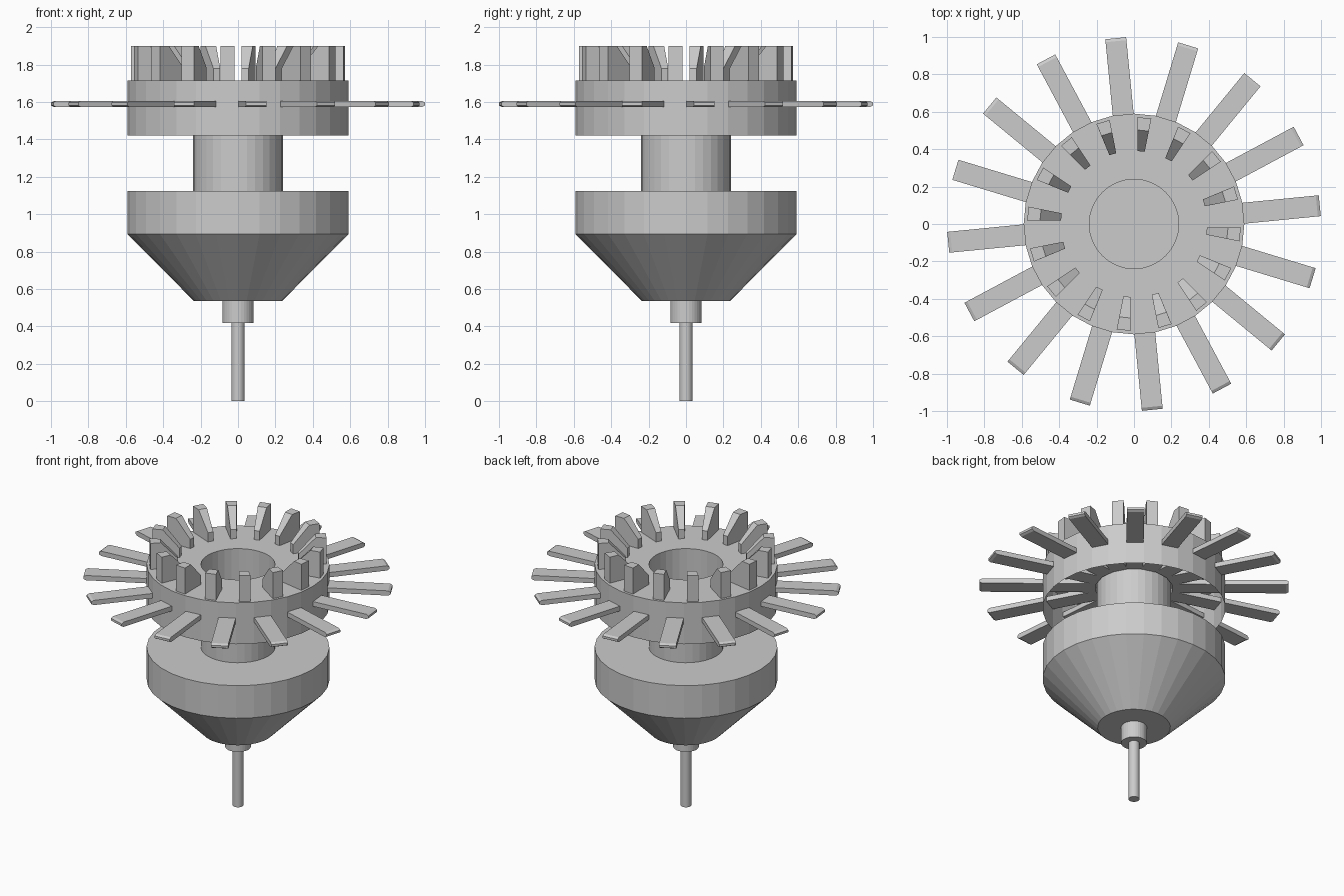
import bpy, bmesh, math
from mathutils import Matrix

if "Cube" in bpy.data.objects:
    bpy.data.objects.remove(bpy.data.objects["Cube"])

SIDES = 32
COUNT = 16


def finish(name, bm):
    mesh = bpy.data.meshes.new(name)
    bm.to_mesh(mesh)
    bm.free()
    obj = bpy.data.objects.new(name, mesh)
    bpy.context.collection.objects.link(obj)
    return obj


def lathe(name, profile, cap_bottom=True, cap_top=True, sides=SIDES):
    """Spin a (radius, z) profile, listed bottom to top for outward normals."""
    bm = bmesh.new()
    rings = []
    for r, z in profile:
        rings.append([bm.verts.new((r * math.cos(math.tau * i / sides),
                                    r * math.sin(math.tau * i / sides), z))
                      for i in range(sides)])
    for a, b in zip(rings, rings[1:]):
        for i in range(sides):
            j = (i + 1) % sides
            bm.faces.new((a[i], a[j], b[j], b[i]))
    if cap_bottom:
        bm.faces.new(rings[0][::-1])
    if cap_top:
        bm.faces.new(rings[-1])
    return finish(name, bm)


def radial_parts(name, profile, start):
    """Repeat a block around z; profile holds (radius, z, half width)."""
    bm = bmesh.new()
    n = len(profile)
    for k in range(COUNT):
        rot = Matrix.Rotation(math.radians(start) + math.tau * k / COUNT, 3, 'Z')
        left, right = [], []
        for r, z, w in profile:
            left.append(bm.verts.new(rot @ bm_vec(r, w, z)))
            right.append(bm.verts.new(rot @ bm_vec(r, -w, z)))
        bm.faces.new(left)
        bm.faces.new(right[::-1])
        for i in range(n):
            j = (i + 1) % n
            bm.faces.new((left[j], left[i], right[i], right[j]))
    bmesh.ops.recalc_face_normals(bm, faces=bm.faces)
    return finish(name, bm)


def bm_vec(x, y, z):
    return Matrix.Translation((x, y, z)).to_translation()


# Lower spike and collar
lathe("needle", [(0.035, 0), (0.035, 0.42)])
lathe("collar", [(0.083, 0.417), (0.083, 0.54)])

# Conical body with a straight upper band
lathe("cone_body", [(0.235, 0.535), (0.59, 0.893), (0.59, 1.125)])

# Neck, continuing as a sleeve inside the upper ring
lathe("neck", [(0.24, 1.12), (0.24, 1.42)], cap_bottom=False)
lathe("neck_sleeve", [(0.24, 1.42), (0.24, 1.71)], False, False)

# Upper ring: open underneath, with a central hole
lathe("upper_ring", [(0.59, 1.42), (0.59, 1.715), (0.239, 1.715), (0.239, 1.42)],
      False, False)

# Flat blades radiating from the neck, with chamfered tips
radial_parts("blades", [(0.245, 1.572, 0.056), (0.982, 1.572, 0.056),
                        (0.998, 1.581, 0.056), (0.998, 1.597, 0.056),
                        (0.982, 1.606, 0.056), (0.245, 1.606, 0.056)], 5.625)

# Upright wedge fins on the ring
radial_parts("fins", [(0.39, 1.714, 0.019), (0.57, 1.714, 0.037),
                      (0.57, 1.90, 0.037), (0.502, 1.90, 0.030),
                      (0.39, 1.78, 0.019)], -5.625)
